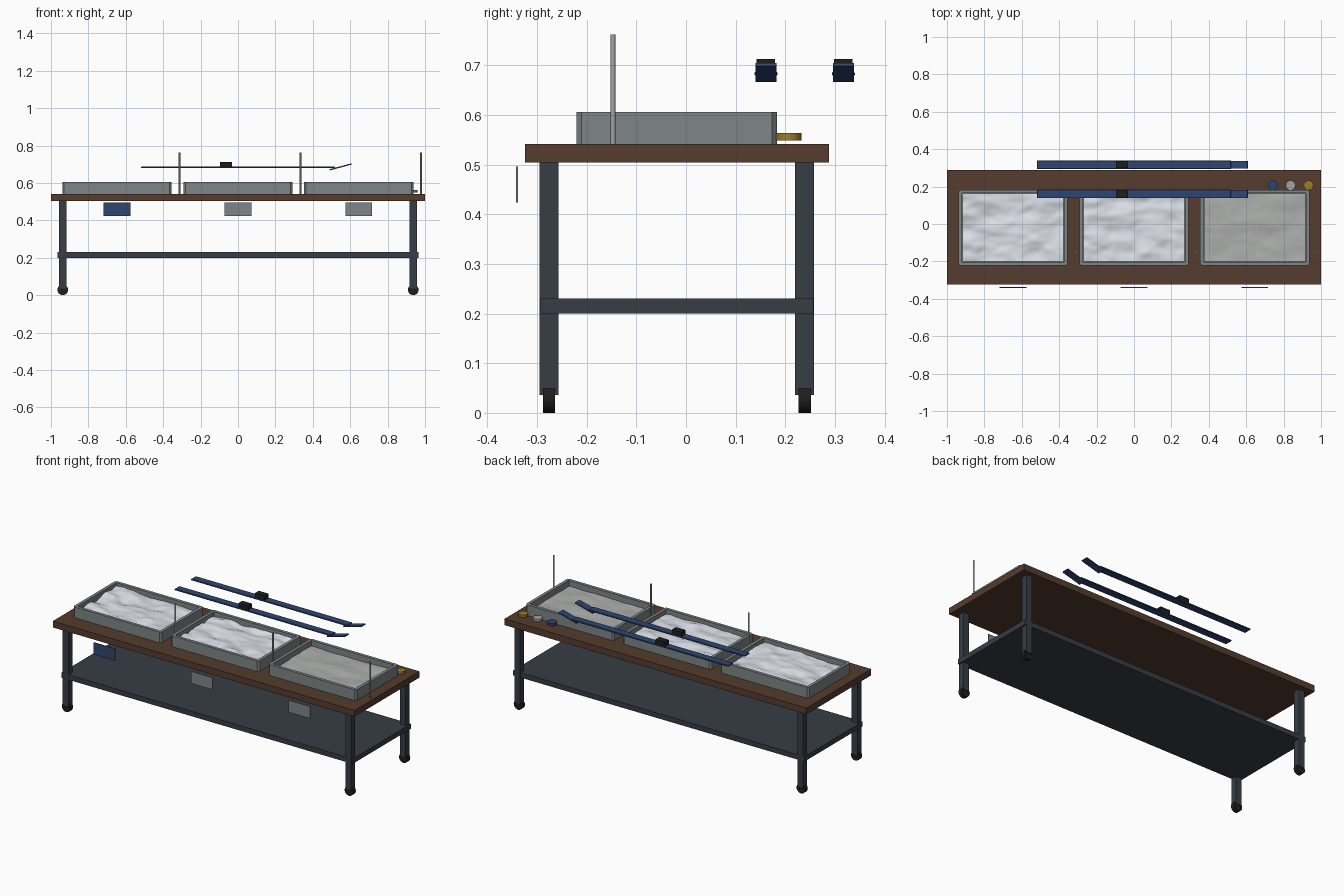
import bpy, bmesh, math
from mathutils import Vector, Matrix, noise

default = bpy.data.objects.get("Cube")
if default:
    bpy.data.objects.remove(default)


def material(name, r, g, b, rough=0.6):
    m = bpy.data.materials.new(name)
    m.use_nodes = True
    m.diffuse_color = (r, g, b, 1)
    bsdf = m.node_tree.nodes["Principled BSDF"]
    bsdf.inputs["Base Color"].default_value = (r, g, b, 1)
    bsdf.inputs["Roughness"].default_value = rough
    return m


wood = material("brown wood", 0.09, 0.045, 0.027)
steel = material("dark steel", 0.038, 0.047, 0.06)
tray_grey = material("tray grey", 0.21, 0.235, 0.245)
black = material("black rubber", 0.013, 0.013, 0.013)
snow_white = material("snow white", 0.78, 0.82, 0.88)
slush_grey = material("slush grey", 0.42, 0.43, 0.42)
blue = material("ski blue", 0.028, 0.06, 0.16)
gold = material("wax gold", 0.32, 0.2, 0.025)
silver = material("silver", 0.36, 0.36, 0.36)


def finish(name, bm, mat, smooth=False):
    bmesh.ops.recalc_face_normals(bm, faces=bm.faces)
    mesh = bpy.data.meshes.new(name)
    bm.to_mesh(mesh)
    bm.free()
    mesh.materials.append(mat)
    obj = bpy.data.objects.new(name, mesh)
    bpy.context.collection.objects.link(obj)
    if smooth:
        bpy.ops.object.select_all(action="DESELECT")
        obj.select_set(True)
        bpy.context.view_layer.objects.active = obj
        bpy.ops.object.shade_smooth_by_angle(angle=math.radians(40))
    return obj


def box(name, center, size, mat, bevel=0):
    bm = bmesh.new()
    bmesh.ops.create_cube(bm, size=1, matrix=Matrix.Translation(center) @ Matrix.Diagonal((*size, 1)))
    if bevel:
        bmesh.ops.bevel(bm, geom=bm.edges[:], offset=bevel, segments=1, affect="EDGES")
    return finish(name, bm, mat)


def cylinder(name, center, radius, depth, mat, axis="Z", sides=24):
    bm = bmesh.new()
    turn = Matrix.Rotation(math.pi / 2, 4, "X") if axis == "Y" else Matrix()
    bmesh.ops.create_cone(bm, cap_ends=True, segments=sides, radius1=radius, radius2=radius,
                          depth=depth, matrix=Matrix.Translation(center) @ turn)
    return finish(name, bm, mat, smooth=True)


def tray(name, x):
    # Solid block with chamfered corners, hollowed from the top
    bm = bmesh.new()
    bmesh.ops.create_cube(bm, size=1, matrix=Matrix.Translation((x, -0.019, 0.574))
                          @ Matrix.Diagonal((0.584, 0.404, 0.064, 1)))
    uprights = [e for e in bm.edges if abs(e.verts[0].co.z - e.verts[1].co.z) > 0.01]
    bmesh.ops.bevel(bm, geom=uprights, offset=0.01, segments=1, affect="EDGES")
    bm.normal_update()
    top = max(bm.faces, key=lambda f: f.calc_center_median().z)
    bmesh.ops.inset_region(bm, faces=[top], thickness=0.02)
    hole = bmesh.ops.extrude_face_region(bm, geom=[top])["geom"]
    if top.is_valid:
        bm.faces.remove(top)
    bmesh.ops.translate(bm, vec=(0, 0, -0.055), verts=[v for v in hole if isinstance(v, bmesh.types.BMVert)])
    return finish(name, bm, tray_grey)


def filling(name, x, level, height, mat, seed):
    # Drifted surface inside a tray
    bm = bmesh.new()
    bmesh.ops.create_grid(bm, x_segments=48, y_segments=32, size=0.5,
                          matrix=Matrix.Translation((x, -0.019, level)) @ Matrix.Diagonal((0.542, 0.362, 1, 1)))
    for v in bm.verts:
        p = Vector(((v.co.x - x) * 8, v.co.y * 13, seed))
        v.co.z += height * noise.noise(p) + 0.3 * height * noise.noise(p * 2.3)
    obj = finish(name, bm, mat)
    obj.data.shade_smooth()
    if obj.data.polygons[0].normal.z < 0:
        obj.data.flip_normals()
    return obj


# Table top, shelf, legs and casters
box("table_top", (0, -0.018, 0.523), (2, 0.613, 0.038), wood)
box("lower_shelf", (0, -0.018, 0.215), (1.93, 0.55, 0.03), steel)
for side, x in (("left", 0.937), ("right", -0.937)):
    for end, y in (("front", -0.276), ("back", 0.239)):
        box(f"{end}_{side}_leg", (x, y, 0.27), (0.038, 0.038, 0.468), steel)
        cylinder(f"{end}_{side}_caster", (x, y, 0.0285), 0.0285, 0.025, black, axis="Y", sides=20)

# Three trays with their fillings, poles and hanging signs
tray_specs = ((-0.647, 0.581, 0.017, snow_white, "right"),
              (0, 0.581, 0.017, snow_white, "middle"),
              (0.645, 0.573, 0.006, slush_grey, "left"))
for i, (x, level, height, fill, place) in enumerate(tray_specs):
    tray(f"{place}_tray", x)
    filling(f"{place}_tray_filling", x, level, height, fill, i * 5.7 + 1.3)
    cylinder(f"{place}_pole", (x + 0.334, -0.147, 0.652), 0.005, 0.22, silver, sides=12)
    box(f"{place}_sign", (x, -0.34, 0.46), (0.142, 0.004, 0.072), blue if i == 0 else tray_grey)

# Skis with turned-up tips and bindings
for name, y in (("front_ski", 0.161), ("back_ski", 0.317)):
    box(name, (0, y, 0.683), (1.036, 0.046, 0.008), blue, bevel=0.002)
    tip = box(f"{name}_tip", (0, 0, 0), (0.122, 0.042, 0.007), blue)
    tip.location = (0.549, y, 0.686)
    tip.rotation_euler.y = math.radians(-15)
    box(f"{name}_binding", (-0.065, y, 0.7), (0.064, 0.037, 0.026), black)

# Wax pucks on the back left corner
for name, x, mat in (("blue_wax", 0.742, blue), ("silver_wax", 0.837, silver), ("gold_wax", 0.933, gold)):
    cylinder(name, (x, 0.207, 0.556), 0.026, 0.015, mat)
